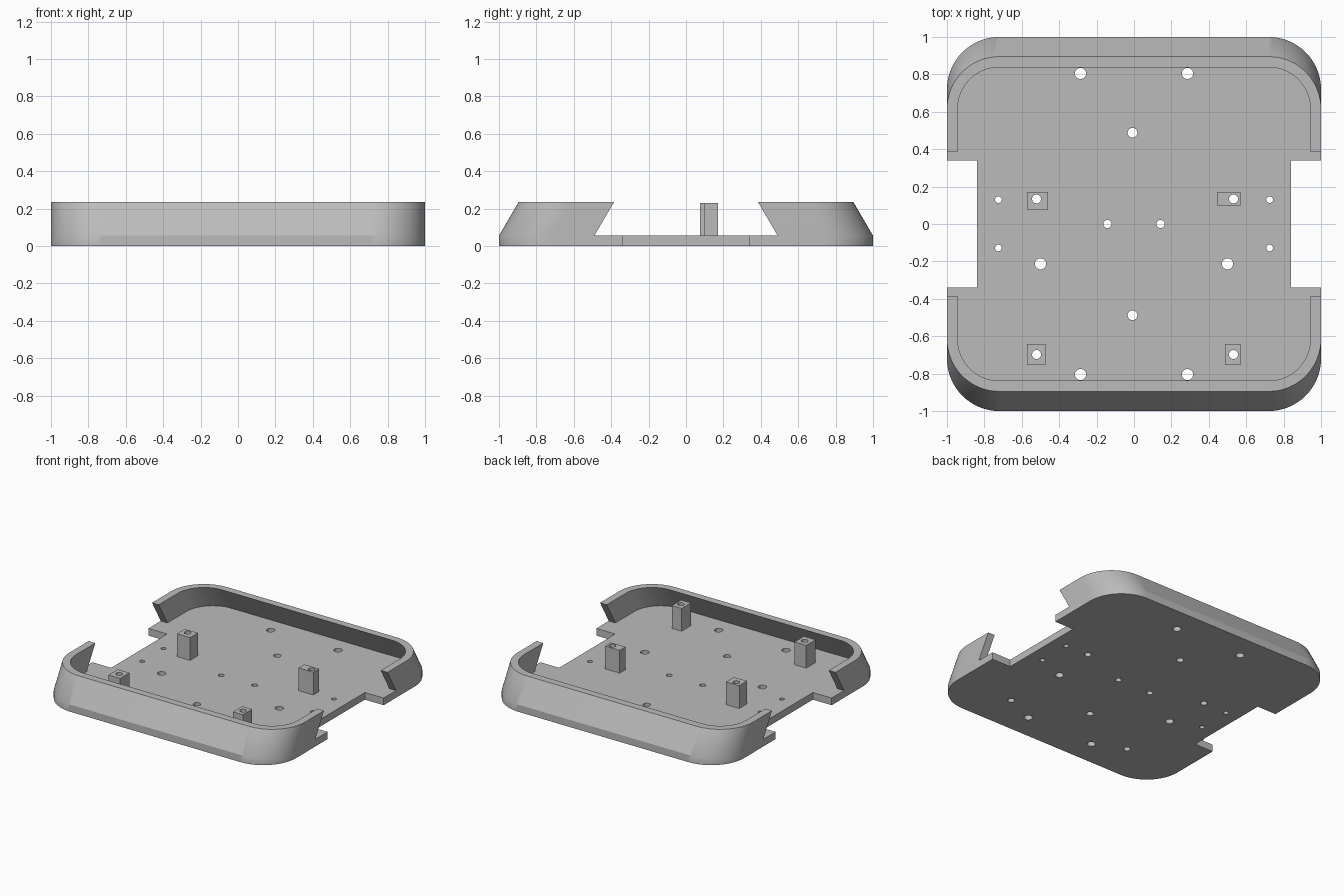
import bpy, bmesh, math
from mathutils import Vector

if "Cube" in bpy.data.objects:
    bpy.data.objects.remove(bpy.data.objects["Cube"], do_unlink=True)

FLOOR, TOP = 0.055, 0.235      # plate thickness and rim height
LEAN = 0.105                   # how far the rim leans inward
RADIUS, CENTRE = 0.28, 0.72    # corner rounding
WALL = 0.057

grey = bpy.data.materials.new("light grey plastic")
grey.use_nodes = True
colour = (0.5, 0.5, 0.5, 1)
grey.diffuse_color = colour
grey.node_tree.nodes["Principled BSDF"].inputs["Base Color"].default_value = colour


def arc(cx, cy, r, start, end, steps=16):
    """Points along an arc, angles in degrees."""
    angles = [math.radians(start + (end - start) * i / steps) for i in range(steps + 1)]
    return [(cx + r * math.cos(a), cy + r * math.sin(a)) for a in angles]


def prism(name, outlines, z0, z1, shift=0):
    """Extrude outlines from z0 to z1, sliding the top by shift along y."""
    bm = bmesh.new()
    for outline in outlines:
        low = [bm.verts.new((x, y, z0)) for x, y in outline]
        high = [bm.verts.new((x, y + shift, z1)) for x, y in outline]
        bm.faces.new(low)
        bm.faces.new(high)
        for i in range(len(low)):
            j = (i + 1) % len(low)
            bm.faces.new((low[i], low[j], high[j], high[i]))
    bmesh.ops.recalc_face_normals(bm, faces=bm.faces)
    mesh = bpy.data.meshes.new(name)
    bm.to_mesh(mesh)
    bm.free()
    mesh.materials.append(grey)
    obj = bpy.data.objects.new(name, mesh)
    bpy.context.collection.objects.link(obj)
    return obj


def combine(obj, other, operation):
    """Apply a boolean with another object."""
    mod = obj.modifiers.new(operation.title(), "BOOLEAN")
    mod.operation, mod.solver, mod.object = operation, "EXACT", other
    bpy.context.view_layer.objects.active = obj
    bpy.ops.object.modifier_apply(modifier=mod.name)


# Base plate with rounded corners and a notch in each side
right_side = [(1, -0.34), (0.84, -0.34), (0.84, 0.34), (1, 0.34)]
half = (arc(CENTRE, -CENTRE, RADIUS, -90, 0) + right_side
        + arc(CENTRE, CENTRE, RADIUS, 0, 90))
tray = prism("tray", [half + [(-x, -y) for x, y in half]], 0, FLOOR)

# Leaning U-shaped rim at the front and back
outer = ([(1, 0.49)] + arc(CENTRE, CENTRE, RADIUS, 0, 90)
         + arc(-CENTRE, CENTRE, RADIUS, 90, 180) + [(-1, 0.49)])
r_in = RADIUS - WALL
inner = ([(-1 + WALL, 0.49)] + arc(-CENTRE, CENTRE, r_in, 180, 90)
         + arc(CENTRE, CENTRE, r_in, 90, 0) + [(1 - WALL, 0.49)])
for side in (1, -1):
    rim = prism("rim", [[(x, side * y) for x, y in outer + inner]],
                FLOOR, TOP, -side * LEAN)
    combine(tray, rim, "UNION")
    bpy.data.objects.remove(rim, do_unlink=True)

# Mounting posts: x range, y range
posts = []
for name, x0, x1, y0, y1 in (
        ("back_right_post", -0.572, -0.46, 0.075, 0.17),
        ("back_left_post", 0.444, 0.57, 0.10, 0.17),
        ("front_right_post", -0.572, -0.473, -0.755, -0.642),
        ("front_left_post", 0.487, 0.57, -0.755, -0.642)):
    posts.append(prism(name, [[(x0, y0), (x1, y0), (x1, y1), (x0, y1)]],
                       FLOOR - 0.01, 0.23))

# Screw holes through the plate and posts
holes = [(x, y, 0.024) for x in (-0.521, 0.532) for y in (0.134, -0.698)]
for s in (1, -1):
    holes += [(s * 0.286, y, 0.03) for y in (0.805, -0.805)]
    holes += [(s * 0.725, y, 0.018) for y in (0.13, -0.128)]
    holes += [(s * 0.5, -0.213, 0.03), (s * 0.142, 0, 0.022), (-0.008, s * 0.488, 0.026)]
cutter = prism("hole_cutter", [arc(x, y, r, 0, 345, 23) for x, y, r in holes], -0.1, 0.4)
for part in [tray] + posts:
    combine(part, cutter, "DIFFERENCE")
bpy.data.objects.remove(cutter, do_unlink=True)

# Smooth the rounded corners and holes, keep edges sharp
for part in [tray] + posts:
    bpy.ops.object.select_all(action="DESELECT")
    part.select_set(True)
    bpy.context.view_layer.objects.active = part
    bpy.ops.object.shade_smooth_by_angle(angle=math.radians(30))
